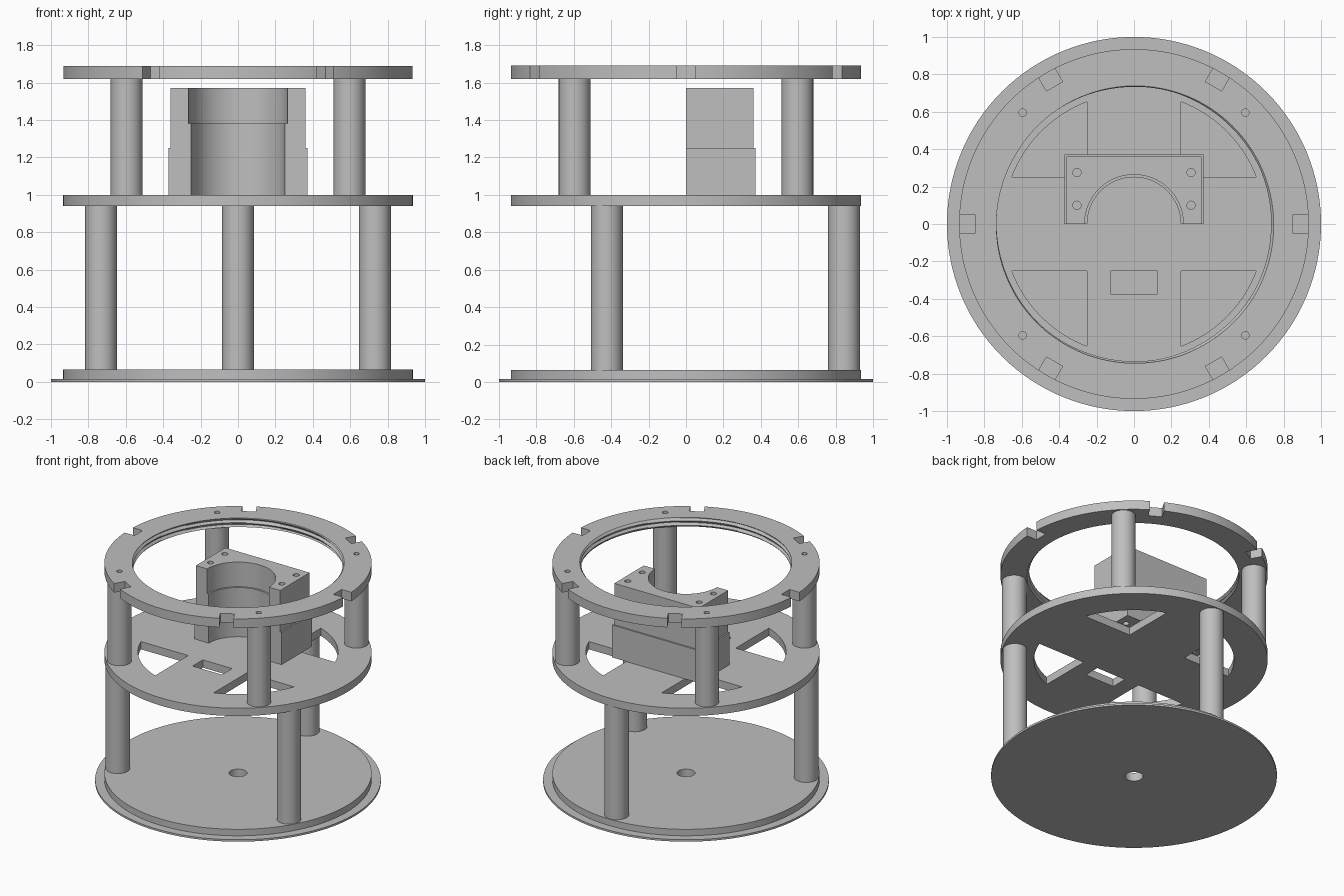
import bpy, bmesh
from math import pi, sin, cos, radians, sqrt, acos
from mathutils import Vector, Matrix

old = bpy.data.objects.get("Cube")
if old:
    bpy.data.objects.remove(old, do_unlink=True)

grey = bpy.data.materials.new("plain grey")
grey.use_nodes = True
COLOUR = (0.52, 0.52, 0.52, 1)
grey.diffuse_color = COLOUR
grey.node_tree.nodes["Principled BSDF"].inputs["Base Color"].default_value = COLOUR
parts = []


def circle(x, y, r, n=96):
    return [(x + r * cos(2 * pi * i / n), y + r * sin(2 * pi * i / n)) for i in range(n)]


def rect(x0, x1, y0, y1):
    return [(x0, y0), (x1, y0), (x1, y1), (x0, y1)]


def polar(r, deg):
    return r * cos(radians(deg)), r * sin(radians(deg))


def turned(points, deg):
    m = Matrix.Rotation(radians(deg), 2)
    return [tuple(m @ Vector(p)) for p in points]


def make_object(name, bm):
    bmesh.ops.recalc_face_normals(bm, faces=bm.faces)
    mesh = bpy.data.meshes.new(name)
    bm.to_mesh(mesh)
    bm.free()
    mesh.materials.append(grey)
    obj = bpy.data.objects.new(name, mesh)
    bpy.context.collection.objects.link(obj)
    return obj


def prisms(name, outlines, z0, z1):
    """Extrude each outline from z0 to z1 into one object."""
    bm = bmesh.new()
    for outline in outlines:
        face = bm.faces.new([bm.verts.new((x, y, z0)) for x, y in outline])
        ext = bmesh.ops.extrude_face_region(bm, geom=[face], use_keep_orig=True)
        top = [v for v in ext["geom"] if isinstance(v, bmesh.types.BMVert)]
        bmesh.ops.translate(bm, verts=top, vec=(0, 0, z1 - z0))
    return make_object(name, bm)


def part(name, outline, z0, z1):
    obj = prisms(name, [outline], z0, z1)
    parts.append(obj)
    return obj


def cut(obj, outlines, z0, z1):
    """Subtract prisms, then drop the cutter."""
    cutter = prisms("cutter", outlines, z0, z1)
    cutter.hide_render = True
    mod = obj.modifiers.new("cut", 'BOOLEAN')
    mod.operation, mod.solver, mod.object = 'DIFFERENCE', 'EXACT', cutter
    bpy.context.view_layer.objects.active = obj
    bpy.ops.object.modifier_apply(modifier=mod.name)
    bpy.data.objects.remove(cutter, do_unlink=True)


R = 0.935            # plate radius
POST = 0.085         # post radius

# Base: thin flange and disc with a centre hole
flange = part("base_flange", circle(0, 0, 1, 128), 0, 0.015)
disc = part("base_disc", circle(0, 0, R, 128), 0.015, 0.065)
for obj in (flange, disc):
    cut(obj, [circle(0, 0, 0.063, 48)], -0.1, 0.2)

# Lower posts
for deg, side in ((90, "back"), (210, "right"), (330, "left")):
    part("lower_post_" + side, circle(*polar(0.845, deg), POST, 48), 0.065, 0.94)

# Middle plate with four rounded corner windows and a slot
plate = part("middle_plate", circle(0, 0, R, 128), 0.94, 1.0)
inner, arc_r = 0.25, 0.70
start = 90 - acos(inner / arc_r) * 180 / pi
arc = [polar(arc_r, start + (90 - 2 * start) * i / 24) for i in range(25)]
window = [(inner, inner)] + arc
cut(plate, [turned(window, q * 90) for q in range(4)]
    + [rect(-0.125, 0.125, -0.375, -0.25)], 0.9, 1.1)

# Upper posts
corners = [polar(0.842, 45 + 90 * q) for q in range(4)]
for (x, y), side in zip(corners, ("back_left", "back_right", "front_right", "front_left")):
    part("upper_post_" + side, circle(x, y, POST, 48), 1.0, 1.62)

# Holder block: wider foot, stepped half-round bore, four screw holes
screws = [circle(sx * 0.305, y, 0.022, 24) for sx in (-1, 1) for y in (0.1, 0.275)]
foot = part("holder_foot", rect(-0.372, 0.372, 0, 0.372), 1.0, 1.25)
body = part("holder_body", rect(-0.36, 0.36, 0, 0.36), 1.25, 1.57)
for obj in (foot, body):
    cut(obj, [circle(0, 0, 0.25)], 0.9, 1.7)
    cut(obj, screws, 0.9, 1.7)
cut(body, [circle(0, 0, 0.264)], 1.38, 1.7)

# Top ring with a threaded bore
Z0, Z1, SEG, ROWS, PITCH = 1.62, 1.69, 128, 14, 0.035
bm = bmesh.new()
loops = []
for i in range(SEG):
    a = 2 * pi * i / SEG
    section = [(R, Z0)]
    for k in range(ROWS + 1):
        z = Z0 + (Z1 - Z0) * k / ROWS
        phase = ((z - Z1) / PITCH - (a - radians(150)) / (2 * pi)) % 1
        section.append((0.75 - 0.017 * abs(2 * phase - 1), z))
    section.append((R, Z1))
    loops.append([bm.verts.new((r * cos(a), r * sin(a), z)) for r, z in section])
for i in range(SEG):
    a, b = loops[i], loops[(i + 1) % SEG]
    for k in range(len(a)):
        m = (k + 1) % len(a)
        bm.faces.new((a[k], b[k], b[m], a[m]))
ring = make_object("top_ring", bm)
parts.append(ring)

# Rim notches and screw holes in the ring
cut(ring, [turned(rect(0.85, 1.0, -0.05, 0.05), 60 * q) for q in range(6)]
    + [circle(x, y, 0.02, 24) for x, y in corners], 1.5, 1.8)

# Smooth round walls, keep edges sharp
bpy.ops.object.select_all(action='DESELECT')
for obj in parts:
    obj.select_set(True)
bpy.context.view_layer.objects.active = ring
bpy.ops.object.shade_smooth_by_angle(angle=radians(30))
